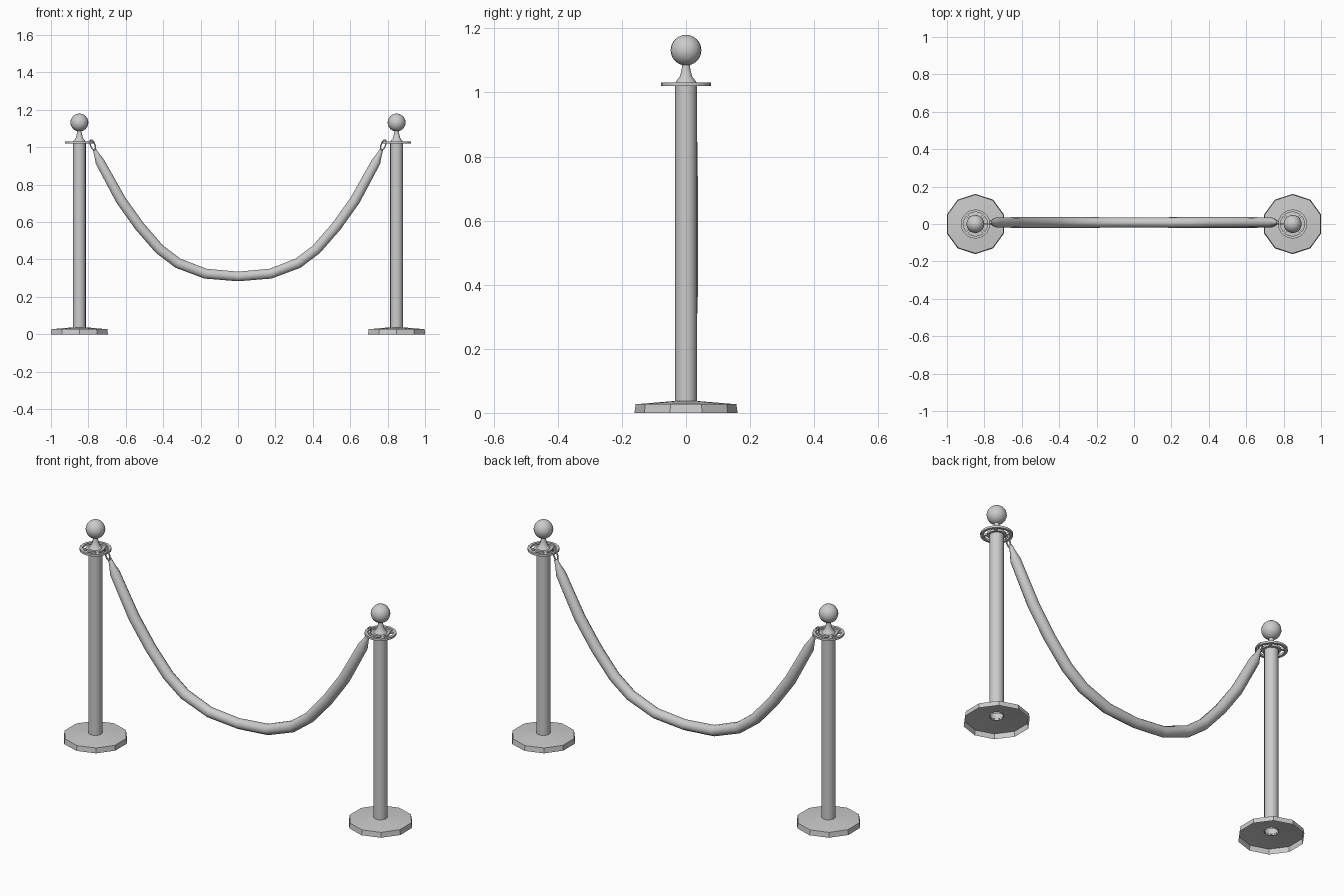
import bpy, bmesh, math
from mathutils import Vector

if "Cube" in bpy.data.objects:
    bpy.data.objects.remove(bpy.data.objects["Cube"])

POST_X = 0.848


def finish(name, bm, angle=35, fix_normals=True):
    if fix_normals:
        bmesh.ops.recalc_face_normals(bm, faces=bm.faces)
    me = bpy.data.meshes.new(name)
    bm.to_mesh(me)
    bm.free()
    ob = bpy.data.objects.new(name, me)
    bpy.context.collection.objects.link(ob)
    bpy.ops.object.select_all(action='DESELECT')
    ob.select_set(True)
    bpy.context.view_layer.objects.active = ob
    bpy.ops.object.shade_smooth_by_angle(angle=math.radians(angle))
    return ob


def bridge(bm, rings, closed=False):
    pairs = list(zip(rings, rings[1:])) + ([(rings[-1], rings[0])] if closed else [])
    for a, b in pairs:
        n = len(a)
        for i in range(n):
            j = (i + 1) % n
            bm.faces.new((a[i], a[j], b[j], b[i]))


def lathe(name, x, profile, sides, closed=False, angle=35):
    bm = bmesh.new()
    rings = [[bm.verts.new((x + r * math.sin(2 * math.pi * i / sides),
                            r * math.cos(2 * math.pi * i / sides), z))
              for i in range(sides)] for r, z in profile]
    bridge(bm, rings, closed)
    return finish(name, bm, angle)


def tube(name, points, sides, y=0.0, closed=False, angle=50):
    # points are (x, z, radius) in an upright plane
    bm = bmesh.new()
    rings, n = [], len(points)
    for k, (px, pz, r) in enumerate(points):
        a = points[(k - 1) % n] if closed else points[max(k - 1, 0)]
        b = points[(k + 1) % n] if closed else points[min(k + 1, n - 1)]
        t = Vector((b[0] - a[0], 0, b[1] - a[1])).normalized()
        side = Vector((0, 1, 0))
        up = t.cross(side)
        ring = []
        for i in range(sides):
            w = 2 * math.pi * i / sides
            ring.append(bm.verts.new(Vector((px, y, pz)) + r * (side * math.cos(w) + up * math.sin(w))))
        rings.append(ring)
    bridge(bm, rings, closed)
    if not closed:
        bm.faces.new(rings[0])
        bm.faces.new(rings[-1])
    return finish(name, bm, angle)


for s, label in ((-1, "left"), (1, "right")):
    x = s * POST_X
    # base shell, open underneath
    lathe(f"{label}_base", x, [(.161, 0), (.157, .027), (.05, .036), (.033, .037)], 10, angle=30)
    # hollow post
    lathe(f"{label}_post", x, [(.034, .03), (.034, 1.022), (.001, 1.022)], 16)
    # slotted collar: hub, rim and spokes
    lathe(f"{label}_collar_hub", x, [(.001, 1.02), (.046, 1.02), (.046, 1.031), (.001, 1.031)], 20)
    lathe(f"{label}_collar_rim", x, [(.064, 1.02), (.078, 1.02), (.078, 1.031), (.064, 1.031)], 20, True)
    bm = bmesh.new()
    for k in range(4):
        w = math.pi / 4 + k * math.pi / 2
        d, p = Vector((math.cos(w), math.sin(w), 0)), Vector((-math.sin(w), math.cos(w), 0))
        for v in bmesh.ops.create_cube(bm, size=1)["verts"]:
            c = v.co.copy()
            v.co = Vector((x, 0, 1.0255)) + d * (.055 + c.x * .024) + p * c.y * .014 + Vector((0, 0, c.z * .010))
    finish(f"{label}_collar_spokes", bm)
    # flared neck and ball finial
    lathe(f"{label}_neck", x, [(.034, 1.03), (.03, 1.036), (.019, 1.05), (.014, 1.07), (.011, 1.09)], 16)
    bm = bmesh.new()
    bmesh.ops.create_uvsphere(bm, u_segments=20, v_segments=12, radius=.048)
    bmesh.ops.translate(bm, verts=bm.verts, vec=(x, 0, 1.132))
    finish(f"{label}_ball", bm)
    # hook link through the collar slot
    tilt = math.radians(-70)
    link = []
    for i in range(14):
        w = 2 * math.pi * i / 14
        u, v = .029 * math.cos(w), .012 * math.sin(w)
        link.append((s * (-.777 + u * math.cos(tilt) - v * math.sin(tilt)),
                     1.012 + u * math.sin(tilt) + v * math.cos(tilt), .004))
    tube(f"{label}_hook", link, 6, closed=True)

# hanging rope with tapered end caps
half = [(-.769, .992, .009), (-.757, .965, .014), (-.738, .922, .026), (-.626, .717, .029),
        (-.527, .578, .029), (-.42, .455, .029), (-.321, .38, .029), (-.174, .324, .028), (0, .309, .027)]
rope = half + [(-px, pz, r) for px, pz, r in reversed(half[:-1])]
tube("rope", rope, 10, y=.008)
